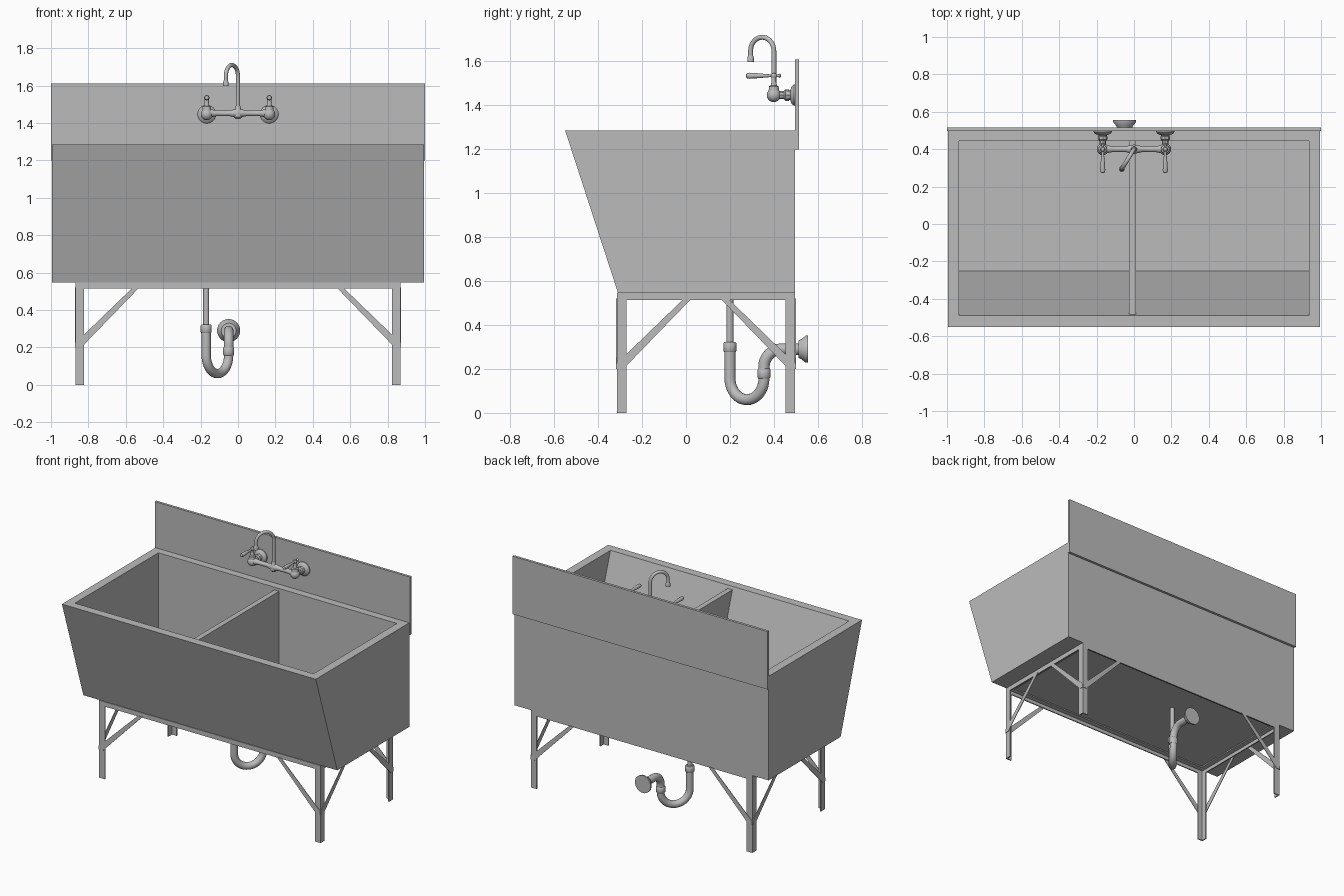
import bpy, bmesh
from math import sin, cos, pi, radians
from mathutils import Vector

old = bpy.data.objects.get("Cube")
if old:
    bpy.data.objects.remove(old)

grey = bpy.data.materials.new("plain grey")
grey.use_nodes = True
GREY = (0.5, 0.5, 0.5, 1)
grey.diffuse_color = GREY
grey.node_tree.nodes["Principled BSDF"].inputs["Base Color"].default_value = GREY


def finish(name, bm, smooth=False):
    bmesh.ops.recalc_face_normals(bm, faces=bm.faces)
    me = bpy.data.meshes.new(name)
    bm.to_mesh(me)
    bm.free()
    me.materials.append(grey)
    ob = bpy.data.objects.new(name, me)
    bpy.context.collection.objects.link(ob)
    if smooth:
        bpy.ops.object.select_all(action='DESELECT')
        ob.select_set(True)
        bpy.context.view_layer.objects.active = ob
        bpy.ops.object.shade_smooth_by_angle(angle=radians(40))
    return ob


def prism(name, pts, vec):
    """Extrude a flat polygon along a vector."""
    bm = bmesh.new()
    face = bm.faces.new([bm.verts.new(p) for p in pts])
    new = bmesh.ops.extrude_face_region(bm, geom=[face])["geom"]
    bmesh.ops.translate(bm, vec=vec, verts=[v for v in new if isinstance(v, bmesh.types.BMVert)])
    if not any(f is face for f in bm.faces):
        bmesh.ops.holes_fill(bm, edges=bm.edges)
    return finish(name, bm)


def box(name, x, y, z):
    pts = [(x[0], y[0], z[0]), (x[1], y[0], z[0]), (x[1], y[1], z[0]), (x[0], y[1], z[0])]
    return prism(name, pts, (0, 0, z[1] - z[0]))


def skin(name, rings):
    """Bridge a list of vertex rings and cap both ends."""
    bm = bmesh.new()
    loops = [[bm.verts.new(p) for p in ring] for ring in rings]
    n = len(loops[0])
    for a, b in zip(loops, loops[1:]):
        for i in range(n):
            j = (i + 1) % n
            bm.faces.new((a[i], a[j], b[j], b[i]))
    bm.faces.new(loops[0])
    bm.faces.new(loops[-1])
    return finish(name, bm, True)


def sweep(name, path, radii, n=16):
    """Round section swept along a path, one radius per point."""
    path = [Vector(p) for p in path]
    if not isinstance(radii, (list, tuple)):
        radii = [radii] * len(path)
    rings, side = [], None
    for i, p in enumerate(path):
        t = (path[min(i + 1, len(path) - 1)] - path[max(i - 1, 0)]).normalized()
        side = t.orthogonal() if side is None else side - t * side.dot(t)
        side.normalize()
        up = t.cross(side)
        rings.append([p + radii[i] * (side * cos(2 * pi * k / n) + up * sin(2 * pi * k / n))
                      for k in range(n)])
    return skin(name, rings)


def lathe(name, origin, axis, profile, n=20):
    """Turned part: profile is (distance along axis, radius)."""
    o, axis = Vector(origin), Vector(axis).normalized()
    u = axis.orthogonal().normalized()
    v = axis.cross(u)
    return skin(name, [[o + axis * h + r * (u * cos(2 * pi * k / n) + v * sin(2 * pi * k / n))
                        for k in range(n)] for h, r in profile])


def ball(name, centre, r):
    bm = bmesh.new()
    bmesh.ops.create_uvsphere(bm, u_segments=16, v_segments=10, radius=r)
    bmesh.ops.translate(bm, vec=centre, verts=bm.verts)
    return finish(name, bm, True)


def arc(centre, a, b, start, end, steps=14):
    """Points on a circle spanned by vectors a and b."""
    c, a, b = Vector(centre), Vector(a), Vector(b)
    angles = [start + (end - start) * i / steps for i in range(steps + 1)]
    return [c + a * cos(t) + b * sin(t) for t in angles]


TOP, BOTTOM, FLOOR, BACK = 1.285, 0.548, 0.56, 0.497

# Basin: outer shell, rim and inner trough with a sloping front
def ring(half, front, back, z):
    return [(-half, front, z), (half, front, z), (half, back, z), (-half, back, z)]

skin("basin", [ring(0.995, -0.31, BACK, BOTTOM), ring(0.995, -0.55, BACK, TOP),
               ring(0.935, -0.49, 0.444, TOP), ring(0.935, -0.25, 0.444, FLOOR)])
prism("divider", [(-0.026, -0.25, FLOOR), (-0.026, -0.483, 1.265),
                  (-0.026, 0.444, 1.265), (-0.026, 0.444, FLOOR)], (0.037, 0, 0))
box("backsplash", (-1, 1), (BACK, 0.515), (1.2, 1.61))
for s in (-1, 1):
    lathe("floor_drain", (s * 0.14, 0.28, FLOOR), (0, 0, 1), [(0, 0.032), (0.003, 0.032)])

# Stand: angle-iron legs, rails and diagonal braces
HX, FRONT, REAR, T, W = 0.868, -0.315, 0.497, 0.008, 0.045
brace = [(0.34, 0.52), (0.305, 0.52), (0, 0.225), (0, 0.2), (0.03, 0.2)]
for sx in (-1, 1):
    for y, sy in ((FRONT, 1), (REAR, -1)):
        x = sx * HX
        box("leg_wide_plate", (x, x - sx * W), (y, y + sy * T), (0, BOTTOM))
        box("leg_side_plate", (x, x - sx * T), (y, y + sy * W), (0, BOTTOM))
        prism("long_brace", [(x - sx * d, y, z) for d, z in brace], (0, -sy * 0.004, 0))
        prism("side_brace", [(x, y + sy * d, z) for d, z in brace], (sx * 0.004, 0, 0))
    box("side_rail", (sx * HX, sx * (HX - T)), (FRONT, REAR), (0.515, BOTTOM))
    box("side_rail_flange", (sx * HX, sx * (HX - W)), (FRONT, REAR), (BOTTOM - T, BOTTOM))
for y, sy in ((FRONT, 1), (REAR, -1)):
    box("long_rail", (-HX, HX), (y, y + sy * T), (0.515, BOTTOM))
    box("long_rail_flange", (-HX, HX), (y, y + sy * W), (BOTTOM - T, BOTTOM))

# Waste pipe: tailpiece, trap, wall outlet
tail, rise = Vector((-0.17, 0.2, 0)), Vector((-0.05, 0.355, 0))
half = (rise - tail) / 2
up = Vector((0, 0, 1))
sweep("tailpiece", [tail + up * 0.55, tail + up * 0.3], 0.016)
collar = [(0, 0.026), (0.005, 0.03), (0.04, 0.03), (0.045, 0.026)]
lathe("upper_collar", tail + up * 0.277, up, collar)
trap = arc(tail + half + up * 0.158, -half, -up * half.length, 0, pi, 20)
sweep("trap_bend", [tail + up * 0.29] + trap + [rise + up * 0.18], 0.025)
lathe("lower_collar", rise + up * 0.157, up, collar)
elbow = arc(rise + Vector((0, 0.08, 0.21)), (0, -0.08, 0), up * 0.08, 0, pi / 2)
sweep("outlet_elbow", [rise + up * 0.18] + elbow + [(-0.05, 0.53, 0.29)], 0.026)
lathe("outlet_flange", (-0.05, 0.513, 0.29), (0, 1, 0),
      [(0, 0.04), (0.012, 0.046), (0.032, 0.062), (0.042, 0.062)])

# Faucet: wall mounts, valves and lever handles
FY, FZ = 0.4, 1.447
for s in (-1, 1):
    x = s * 0.167
    lathe("wall_flange", (x, BACK, FZ), (0, -1, 0),
          [(0, 0.049), (0.006, 0.049), (0.016, 0.04), (0.022, 0.024), (0.03, 0.02)])
    lathe("mount_nut", (x, BACK - 0.025, FZ), (0, -1, 0),
          [(0, 0.018), (0.004, 0.026), (0.02, 0.026), (0.026, 0.018), (0.08, 0.018)], 8)
    ball("valve_body", (x, FY, FZ), 0.032)
    lathe("valve_stem", (x, FY, FZ + 0.02), up,
          [(0, 0.024), (0.02, 0.022), (0.024, 0.014), (0.04, 0.011), (0.06, 0.011), (0.08, 0.009)])
    ball("handle_hub", (x, FY, 1.535), 0.014)
    lathe("lever_handle", (x, FY + 0.032, 1.535), (0, -1, 0),
          [(0, 0.006), (0.005, 0.01), (0.014, 0.006), (0.06, 0.007), (0.1, 0.011),
           (0.145, 0.014), (0.156, 0.011), (0.159, 0.004)])
    lathe("bridge_arm", (x, FY, FZ + 0.005), (-s, 0, 0),
          [(0.02, 0.022), (0.05, 0.016), (0.12, 0.015), (0.15, 0.022), (0.167, 0.025)])

# Gooseneck spout
lathe("spout_base", (0, FY, FZ - 0.025), up,
      [(0, 0.014), (0.01, 0.024), (0.04, 0.024), (0.05, 0.016), (0.07, 0.014)])
reach = Vector((-0.0325, -0.053, 0))
neck = arc(Vector((0, FY, 1.648)) + reach, -reach, up * reach.length, 0, pi, 18)
sweep("spout", [(0, FY, FZ)] + neck + [neck[-1] - up * 0.03], 0.011)
lathe("spout_tip", neck[-1] - up * 0.02, -up, [(0, 0.011), (0.01, 0.015), (0.03, 0.015)])
